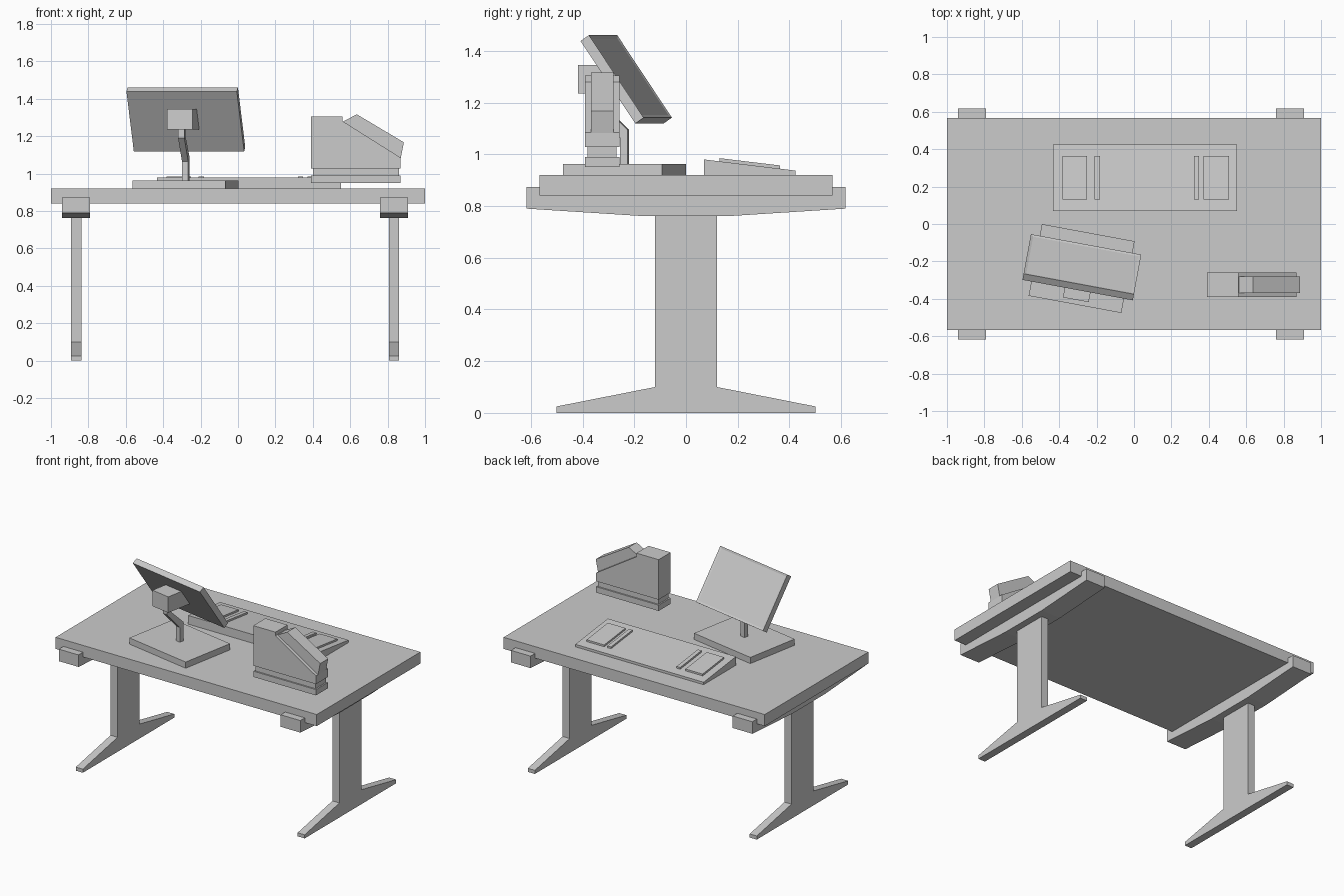
import bpy, bmesh
from math import radians
from mathutils import Matrix, Vector

if "Cube" in bpy.data.objects:
    bpy.data.objects.remove(bpy.data.objects["Cube"])


def finish(name, bm, matrix=None):
    if matrix:
        bm.transform(matrix)
    bmesh.ops.recalc_face_normals(bm, faces=bm.faces)
    mesh = bpy.data.meshes.new(name)
    bm.to_mesh(mesh)
    bm.free()
    obj = bpy.data.objects.new(name, mesh)
    bpy.context.collection.objects.link(obj)
    return obj


def prism(name, profile, axis, lo, hi, matrix=None):
    """Extrude a profile: (y, z) points along x, or (x, z) points along y."""
    bm = bmesh.new()
    point = (lambda a, b: (lo, a, b)) if axis == 'x' else (lambda a, b: (a, lo, b))
    face = bm.faces.new([bm.verts.new(point(a, b)) for a, b in profile])
    out = bmesh.ops.extrude_face_region(bm, geom=[face])
    move = Vector((hi - lo, 0, 0)) if axis == 'x' else Vector((0, hi - lo, 0))
    bmesh.ops.translate(bm, vec=move, verts=[v for v in out['geom'] if isinstance(v, bmesh.types.BMVert)])
    return finish(name, bm, matrix)


def box(name, x0, x1, y0, y1, z0, z1, matrix=None):
    return prism(name, [(y0, z0), (y1, z0), (y1, z1), (y0, z1)], 'x', x0, x1, matrix)


def mirrored(half):
    return half + [(-a, b) for a, b in reversed(half)]


# Desk top
box("desk_top", -1, 1, -0.567, 0.567, 0.84, 0.92)

# Legs with spreading feet, and the beams that carry the top
leg = mirrored([(0.5, 0), (0.5, 0.025), (0.12, 0.1), (0.12, 0.77)])
beam = mirrored([(0.18, 0.762), (0.617, 0.79), (0.617, 0.873), (0.55, 0.873)])
for side, x in (("left", -0.865), ("right", 0.834)):
    prism(side + "_leg", leg, 'x', x - 0.027, x + 0.027)
    prism(side + "_beam", beam, 'x', x - 0.075, x + 0.075)

# Sloping control panel with raised pads and bars
prism("control_panel", [(0.07, 0.92), (0.424, 0.92), (0.424, 0.937), (0.07, 0.98)], 'x', -0.432, 0.55)
pad = [(0.13, 0.965), (0.363, 0.937), (0.363, 0.957), (0.13, 0.985)]
for i, (x0, x1) in enumerate([(-0.382, -0.25), (-0.21, -0.182), (0.32, 0.347), (0.372, 0.507)]):
    prism(f"panel_pad_{i + 1}", pad, 'x', x0, x1)

# Monitor stand, turned slightly
turn = Matrix.Translation((-0.28, -0.238, 0)) @ Matrix.Rotation(radians(-10.5), 4, 'Z')
box("monitor_base", -0.252, 0.252, -0.195, 0.195, 0.92, 0.963, turn)
prism("monitor_arm", [(-0.015, 0.96), (0.015, 0.96), (0.015, 1.095), (-0.1, 1.205), (-0.1, 1.24),
                      (-0.13, 1.24), (-0.13, 1.19), (-0.015, 1.065)], 'x', -0.017, 0.017, turn)
prism("monitor_mount", [(-0.17, 1.235), (0.024, 1.235), (-0.05, 1.345), (-0.17, 1.345)],
      'x', -0.07, 0.07, turn)

# Tilted screen with a thin rim
bm = bmesh.new()
bmesh.ops.create_cube(bm, size=1, matrix=Matrix.Diagonal((0.6, 0.04, 0.385, 1)))
front = max(bm.faces, key=lambda f: f.calc_center_median().y)
bmesh.ops.inset_region(bm, faces=[front], thickness=0.02)
bmesh.ops.translate(bm, vec=(0, -0.004, 0), verts=front.verts)
finish("monitor_screen", bm,
       turn @ Matrix.Translation((0, 0.007, 1.29)) @ Matrix.Rotation(radians(34), 4, 'X'))

# Desk machine: base, recessed waist, sloped body and the slab on its slope
box("machine_base", 0.39, 0.87, -0.39, -0.258, 0.95, 0.99)
box("machine_waist", 0.4, 0.86, -0.38, -0.268, 0.985, 1.035)
prism("machine_body", [(0.39, 1.028), (0.87, 1.028), (0.87, 1.085), (0.56, 1.28), (0.56, 1.305), (0.39, 1.305)],
      'y', -0.39, -0.258)
prism("machine_slab", [(0.56, 1.277), (0.635, 1.317), (0.887, 1.167), (0.87, 1.083)], 'y', -0.368, -0.28)
